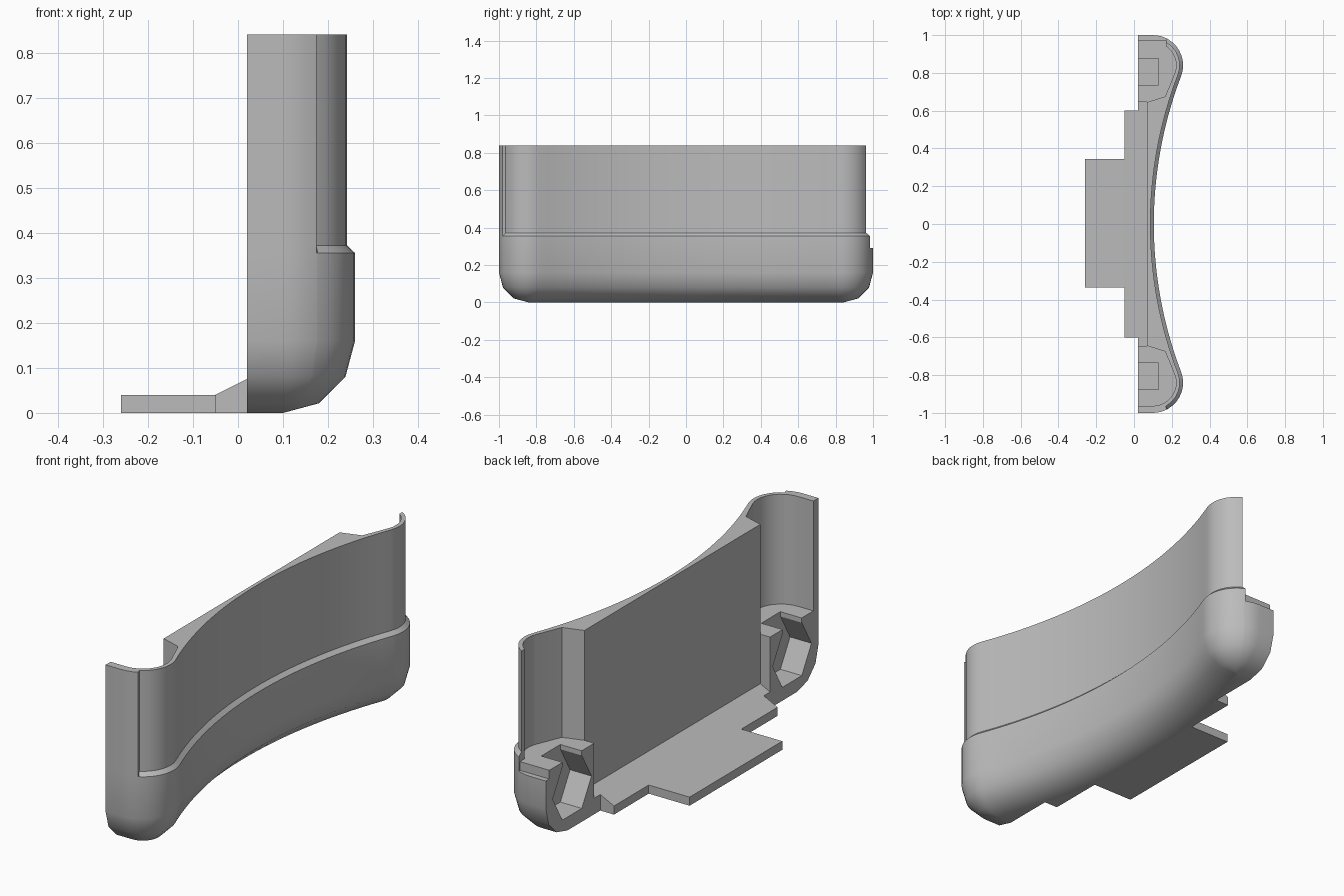
import bpy, bmesh, math
from mathutils import Vector

cube = bpy.data.objects.get("Cube")
if cube:
    bpy.data.objects.remove(cube, do_unlink=True)

grey = bpy.data.materials.new("plain grey")
grey.use_nodes = True
COLOUR = (0.5, 0.5, 0.5, 1)
grey.diffuse_color = COLOUR
grey.node_tree.nodes["Principled BSDF"].inputs["Base Color"].default_value = COLOUR

LOBE = Vector((0.10, 0.84))     # centre of each rounded end
RAD = 0.16                      # end radius, also the bottom rounding
BIG = 2.194                     # radius of the hollow front
BIG_X = 0.105 + BIG
TANGENT = math.atan2(-LOBE.y, BIG_X - LOBE.x)
ANGLES = [math.radians(a) for a in (90, 81, 72, 62.3, 61.3, 50, 40, 30, 20, 10, 0, -10)] + [TANGENT]
FLUSH = 4                       # points of the end wall that keep the full outline


def make(name, rings):
    """Closed solid lofted through equal rings of points."""
    bm = bmesh.new()
    loops = [[bm.verts.new(p) for p in ring] for ring in rings]
    n = len(loops[0])
    for a, b in zip(loops, loops[1:]):
        for i in range(n):
            j = (i + 1) % n
            bm.faces.new((a[i], a[j], b[j], b[i]))
    bm.faces.new(loops[0][::-1])
    bm.faces.new(loops[-1])
    bmesh.ops.recalc_face_normals(bm, faces=bm.faces)
    mesh = bpy.data.meshes.new(name)
    bm.to_mesh(mesh)
    bm.free()
    obj = bpy.data.objects.new(name, mesh)
    bpy.context.collection.objects.link(obj)
    mesh.materials.append(grey)
    return obj


def prism(name, points, axis, lo, hi):
    """Extrude a flat profile along x, y or z."""
    def place(p, t):
        q = list(p)
        q.insert("xyz".index(axis), t)
        return q
    return make(name, [[place(p, t) for p in points] for t in (lo, hi)])


def box(name, x0, x1, y0, y1, z0, z1):
    return prism(name, [(x0, y0), (x1, y0), (x1, y1), (x0, y1)], "z", z0, z1)


def cut(target, cutter):
    cutter.hide_render = True
    mod = target.modifiers.new("cut", "BOOLEAN")
    mod.operation = "DIFFERENCE"
    mod.solver = "EXACT"
    mod.object = cutter
    bpy.context.view_layer.objects.active = target
    bpy.ops.object.modifier_apply(modifier=mod.name)
    bpy.data.objects.remove(cutter, do_unlink=True)


def lobe(inset, angle, side):
    r = max(RAD - inset, 0.0004)
    return (LOBE.x + r * math.cos(angle), side * (LOBE.y + r * math.sin(angle)))


def ring(z, inset, flush=False):
    """Outline at one height, inset from the outer wall."""
    pts = [(-0.05, 1 - inset)] + [lobe(inset, a, 1) for a in ANGLES]
    end = pts[-1][1]
    steps = 32
    for i in range(1, steps):
        y = end * (1 - 2 * i / steps)
        x = BIG_X - math.sqrt((BIG + inset) ** 2 - y * y)
        pts.append((max(x, -0.045), y))
    for i in reversed(range(len(ANGLES))):
        pts.append(lobe(0 if flush and i < FLUSH else inset, ANGLES[i], -1))
    pts.append((-0.05, -1 if flush else inset - 1))
    return [(x, y, z) for x, y in pts]


# Curved shell: rounded bottom, full lower wall, small ledge, inset upper wall
rings = []
for i in range(4):
    t = math.radians(30 * i)
    rings.append(ring(RAD * (1 - math.sin(t)), RAD * (1 - math.cos(t))))
rings = rings[::-1]
rings += [ring(0.355, 0), ring(0.372, 0.018, True), ring(0.84, 0.018, True)]
shell = make("curved_shell", rings)

# Flat back panel with the sloping foot below it
cut(shell, prism("panel_cutter", [(0.07, 0.1), (0.07, 1), (-0.2, 1), (-0.2, -0.035)],
                 "y", -0.645, 0.645))

FLOOR = 0.33
for side in (1, -1):
    # Back face of the end blocks
    cut(shell, box("back_cutter", -0.3, 0.02, *sorted((side * 0.6, side * 1.2)), -0.1, 1))
    # Open pocket above each end block
    pocket = [(-0.1, 0.645), (0.07, 0.645), (0.165, 0.675)]
    pocket += [lobe(0.037, a, 1) for a in reversed(ANGLES)] + [(-0.1, 0.963)]
    cut(shell, prism("pocket_cutter", [(x, side * y) for x, y in pocket], "z", FLOOR, 1))
    # Six-sided recess, with a slot opening upward
    hexagon = [(side * 0.807 + 0.142 * math.cos(math.radians(60 * i)),
                0.185 + 0.142 * math.sin(math.radians(60 * i))) for i in range(6)]
    cut(shell, prism("recess_cutter", hexagon, "x", -0.1, 0.13))
    cut(shell, box("slot_cutter", -0.1, 0.1295, *sorted((side * 0.737, side * 0.877)), 0.2, 0.5))

# Open end on the +y side, with a lowered rim
cut(shell, box("open_end_cutter", -0.1, 0.17, 0.9, 1.1, FLOOR + 0.0005, 1))
cut(shell, box("rim_cutter", -0.1, 0.17, 0.975, 1.1, 0.29, 1))

# Flat tab sticking out behind the foot
tab = box("back_tab", -0.26, -0.045, -0.335, 0.345, 0, 0.04)

for obj in (shell, tab):
    bpy.ops.object.select_all(action="DESELECT")
    obj.select_set(True)
    bpy.context.view_layer.objects.active = obj
    bpy.ops.object.shade_smooth_by_angle(angle=math.radians(32))
